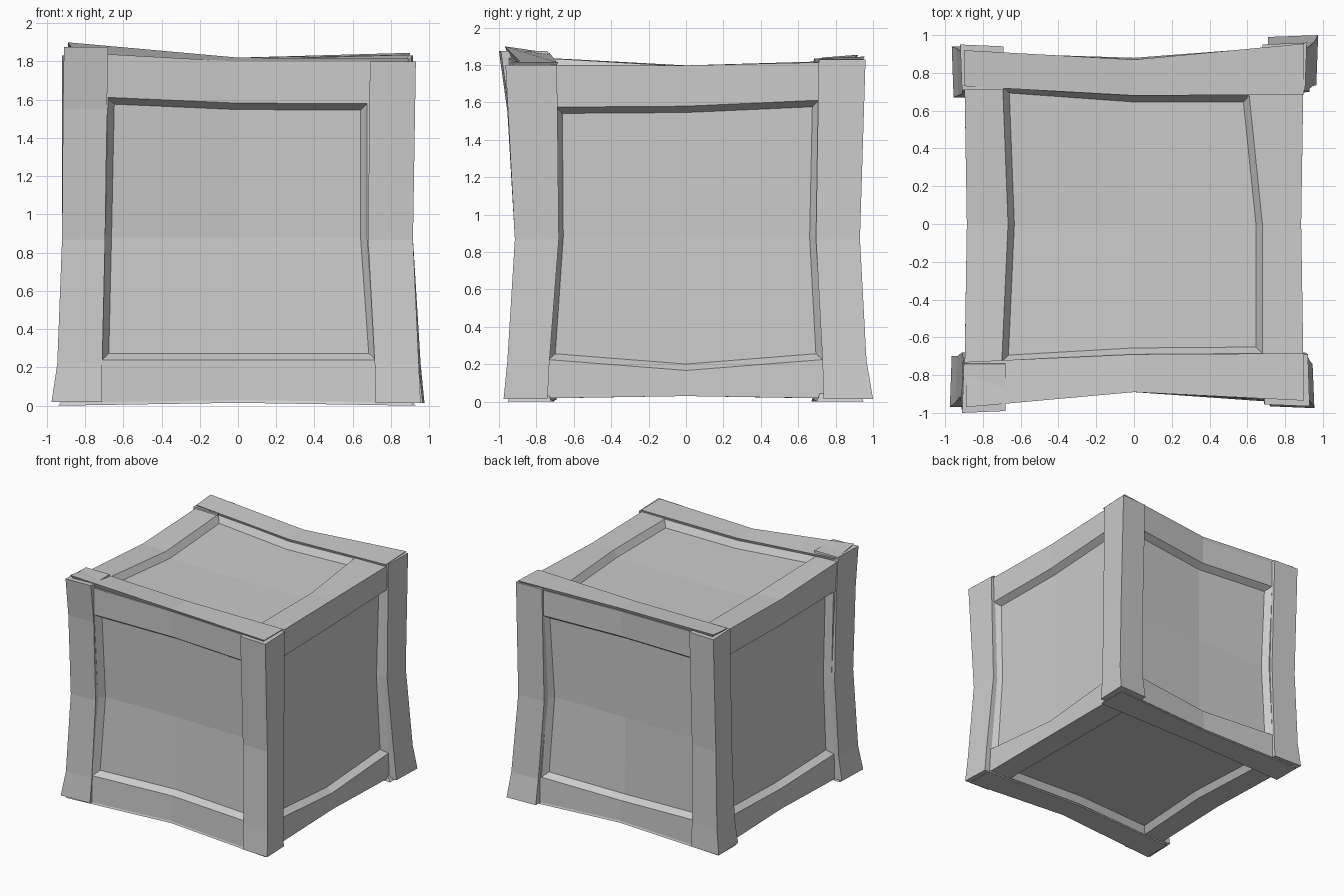
import bpy, bmesh

if "Cube" in bpy.data.objects:
    bpy.data.objects.remove(bpy.data.objects["Cube"])


def finish(bm, name):
    bmesh.ops.recalc_face_normals(bm, faces=bm.faces)
    me = bpy.data.meshes.new(name)
    bm.to_mesh(me)
    bm.free()
    ob = bpy.data.objects.new(name, me)
    bpy.context.collection.objects.link(ob)
    return ob


def loft(name, sections):
    """Closed solid through a row of four-point sections."""
    bm = bmesh.new()
    rings = [[bm.verts.new(p) for p in s] for s in sections]
    for a, b in zip(rings, rings[1:]):
        for i in range(4):
            j = (i + 1) % 4
            bm.faces.new((a[i], a[j], b[j], b[i]))
    bm.faces.new(rings[0])
    bm.faces.new(rings[-1])
    return finish(bm, name)


# Top and bottom boards: (x, outer y, inner y, outer z, inner z) per section
boards = {
    "top_front_board": [(-0.89, -0.97, -0.73, 1.90, 1.865), (0, -0.89, -0.69, 1.82, 1.815),
                        (0.90, -0.935, -0.685, 1.815, 1.815)],
    "top_back_board": [(-0.90, 0.92, 0.73, 1.855, 1.84), (0, 0.87, 0.68, 1.82, 1.81),
                       (0.90, 0.955, 0.685, 1.845, 1.835)],
    "bottom_front_board": [(-0.94, -0.95, -0.71, 0.0, 0.0), (0, -0.89, -0.69, 0.015, 0.015),
                           (0.92, -0.955, -0.72, 0.0, 0.0)],
    "bottom_back_board": [(-0.94, 0.91, 0.67, 0.0, 0.0), (0, 0.88, 0.68, 0.015, 0.015),
                          (0.93, 0.95, 0.70, 0.0, 0.0)],
}
for name, rows in boards.items():
    d = -1 if name.startswith("top") else 1
    loft(name, [[(x, oy, z), (x, iy, zi), (x * 0.95, iy * 1.03, zi + d * 0.06),
                 (x * 0.95, oy * 0.97, z + d * 0.06)] for x, oy, iy, z, zi in rows])

# Panel openings, as (u, v) at the grid positions in RING round each side
RING = [(-1, -1), (0, -1), (1, -1), (1, 0), (1, 1), (0, 1), (-1, 1), (-1, 0)]
FRONT = [(-.71, .24), (0, .24), (.72, .24), (.675, .88),
         (.675, 1.58), (0, 1.582), (-.68, 1.612), (-.695, .88)]
RIGHT = [(-.735, .225), (0, .167), (.73, .225), (.695, .88),
         (.71, 1.612), (0, 1.58), (-.695, 1.575), (-.69, .88)]
TOP = [(-.70, -.73), (0, -.69), (.68, -.685), (.68, 0),
       (.61, .68), (0, .68), (-.695, .73), (-.667, 0)]
OTHER = [(-.70, .23), (0, .20), (.70, .23), (.685, .88),
         (.69, 1.60), (0, 1.58), (-.69, 1.60), (-.68, .88)]
UNDER = [(-.71, -.71), (0, -.69), (.70, -.71), (.68, 0),
         (.69, .69), (0, .68), (-.70, .68), (-.68, 0)]

# Crate body: pinched cube whose rails line up with the boards
bm = bmesh.new()
bmesh.ops.create_cube(bm, size=2)
bmesh.ops.subdivide_edges(bm, edges=bm.edges[:], cuts=1, use_grid_fill=True)
sides = []
for axis, s, ring in [(1, -1, FRONT), (1, 1, OTHER), (0, 1, RIGHT),
                      (0, -1, OTHER), (2, 1, TOP), (2, -1, UNDER)]:
    sides.append((axis, ring, [f for f in bm.faces if f.normal[axis] * s > 0.9]))
for v in bm.verts:
    sx, sy, sz = (round(c) for c in v.co)
    x = sx * (0.87 + 0.015 * (abs(sy) + abs(sz)))
    y = sy * (0.865 + 0.02 * (abs(sx) + abs(sz)))
    z = {-1: 0.03, 0: 0.88, 1: 1.785 + 0.013 * (abs(sx) + abs(sy))}[sz]
    if sy and sz:
        key = ("top_" if sz > 0 else "bottom_") + ("back" if sy > 0 else "front")
        row = boards[key + "_board"][sx + 1]
        y, z = row[1] - sy * 0.003, row[4] - sz * 0.015
    v.co = (x, y, z)
bm.normal_update()
for axis, ring, faces in sides:
    u, w = [a for a in range(3) if a != axis]
    bmesh.ops.inset_region(bm, faces=faces, thickness=0.2, use_even_offset=True)
    mid = 0 if axis == 2 else 0.88
    for v in {v for f in faces for v in f.verts}:
        key = tuple(0 if abs(c) < 0.3 else (1 if c > 0 else -1)
                    for c in (v.co[u], v.co[w] - mid))
        if key != (0, 0):
            v.co[u], v.co[w] = ring[RING.index(key)]
    bm.normal_update()
    bmesh.ops.inset_region(bm, faces=faces, thickness=0.034, use_even_offset=True)
    n = sum((f.normal for f in faces[1:]), faces[0].normal.copy()).normalized()
    bmesh.ops.translate(bm, verts=list({v for f in faces for v in f.verts}),
                        vec=n * -0.052)
finish(bm, "crate_body")

# Corner posts: (height, outer x, outer y, inner x, inner y) per section
posts = {
    "front_left_post": [(0.02, -0.975, -0.97, -0.71, -0.70),
                        (0.22, -0.945, -0.945, -0.71, -0.70),
                        (0.87, -0.92, -0.915, -0.695, -0.68),
                        (1.55, -0.915, -0.955, -0.685, -0.71),
                        (1.875, -0.91, -1.0, -0.68, -0.74)],
    "front_right_post": [(0.015, 0.955, -0.975, 0.72, -0.74),
                         (0.22, 0.945, -0.955, 0.715, -0.73),
                         (0.87, 0.915, -0.915, 0.68, -0.68),
                         (1.80, 0.93, -0.965, 0.69, -0.69)],
    "back_right_post": [(0.015, 0.975, 1.0, 0.71, 0.735),
                        (0.22, 0.955, 0.965, 0.71, 0.73),
                        (0.87, 0.915, 0.93, 0.68, 0.695),
                        (1.83, 0.915, 0.96, 0.68, 0.71)],
    "back_left_post": [(0.02, -0.965, 0.94, -0.70, 0.67),
                       (0.22, -0.94, 0.93, -0.70, 0.68),
                       (0.87, -0.92, 0.915, -0.69, 0.69),
                       (1.83, -0.92, 0.95, -0.69, 0.71)],
}
for name, rows in posts.items():
    loft(name, [[(ox, oy, z), (ix, oy * 0.99, z), (ix, iy, z), (ox * 0.99, iy, z)]
                for z, ox, oy, ix, iy in rows])
